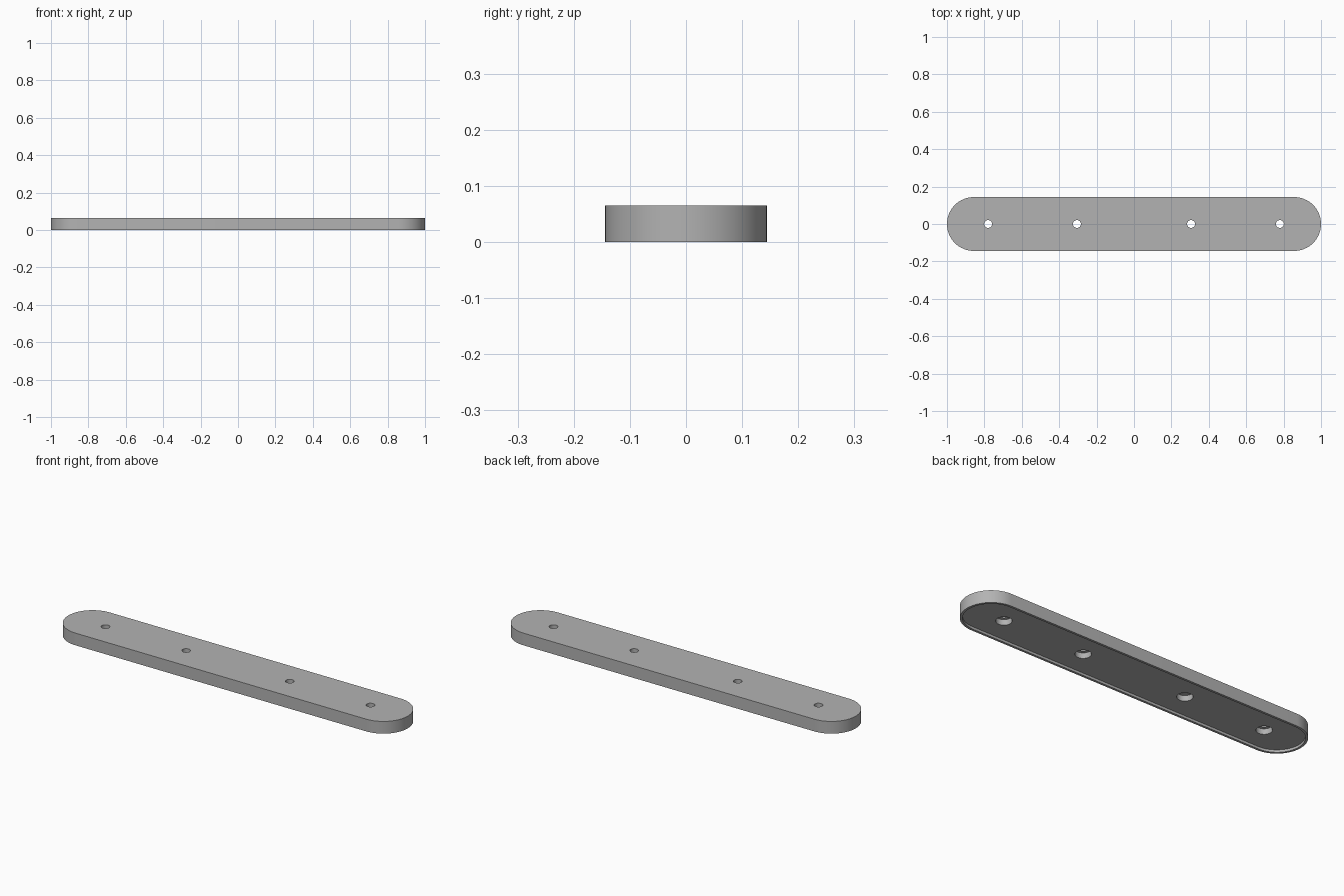
import bpy, bmesh, math

if "Cube" in bpy.data.objects:
    bpy.data.objects.remove(bpy.data.objects["Cube"], do_unlink=True)

HALF_LENGTH, HALF_WIDTH, HEIGHT = 1.0, 0.144, 0.065
RIM, RECESS = 0.012, 0.013
HOLE_RADIUS, BORE_RADIUS, BORE_TOP = 0.021, 0.038, 0.042
HOLES_X = (-0.78, -0.305, 0.305, 0.78)

grey = bpy.data.materials.new("plain grey")
grey.use_nodes = True
colour = (0.45, 0.45, 0.45, 1)
grey.diffuse_color = colour
grey.node_tree.nodes["Principled BSDF"].inputs["Base Color"].default_value = colour


def prism(name, centres, radius, z0, z1, steps=32):
    """Upright solid whose outline joins half circles about the two centres."""
    bm = bmesh.new()
    outline = []
    for cx, start in zip(centres, (-math.pi / 2, math.pi / 2)):
        for i in range(steps + 1):
            a = start + math.pi * i / steps
            outline.append(bm.verts.new((cx + radius * math.cos(a), radius * math.sin(a), z0)))
    bottom = bm.faces.new(outline)
    top = bmesh.ops.extrude_face_region(bm, geom=[bottom])["geom"]
    bmesh.ops.translate(bm, vec=(0, 0, z1 - z0),
                        verts=[v for v in top if isinstance(v, bmesh.types.BMVert)])
    bmesh.ops.remove_doubles(bm, verts=bm.verts, dist=1e-6)
    bmesh.ops.recalc_face_normals(bm, faces=bm.faces)
    mesh = bpy.data.meshes.new(name)
    bm.to_mesh(mesh)
    bm.free()
    mesh.materials.append(grey)
    obj = bpy.data.objects.new(name, mesh)
    bpy.context.collection.objects.link(obj)
    return obj


def cut(target, cutter):
    """Subtract the cutter and remove it."""
    mod = target.modifiers.new("cut", "BOOLEAN")
    mod.operation, mod.solver, mod.object = "DIFFERENCE", "EXACT", cutter
    bpy.context.view_layer.objects.active = target
    bpy.ops.object.modifier_apply(modifier=mod.name)
    bpy.data.objects.remove(cutter, do_unlink=True)


# Round-ended bar
end = HALF_LENGTH - HALF_WIDTH
bar = prism("mounting_bar", (end, -end), HALF_WIDTH, 0, HEIGHT)

# Shallow recess that leaves a thin rim underneath
cut(bar, prism("recess_cutter", (end, -end), HALF_WIDTH - RIM, -0.05, RECESS))

# Screw holes, counterbored from below
for x in HOLES_X:
    cut(bar, prism("bore_cutter", (x, x), BORE_RADIUS, -0.05, BORE_TOP, 20))
    cut(bar, prism("hole_cutter", (x, x), HOLE_RADIUS, -0.05, HEIGHT + 0.05, 16))

# Smooth walls with sharp edges
bpy.ops.object.select_all(action="DESELECT")
bar.select_set(True)
bpy.context.view_layer.objects.active = bar
bpy.ops.object.shade_smooth_by_angle(angle=math.radians(30))
